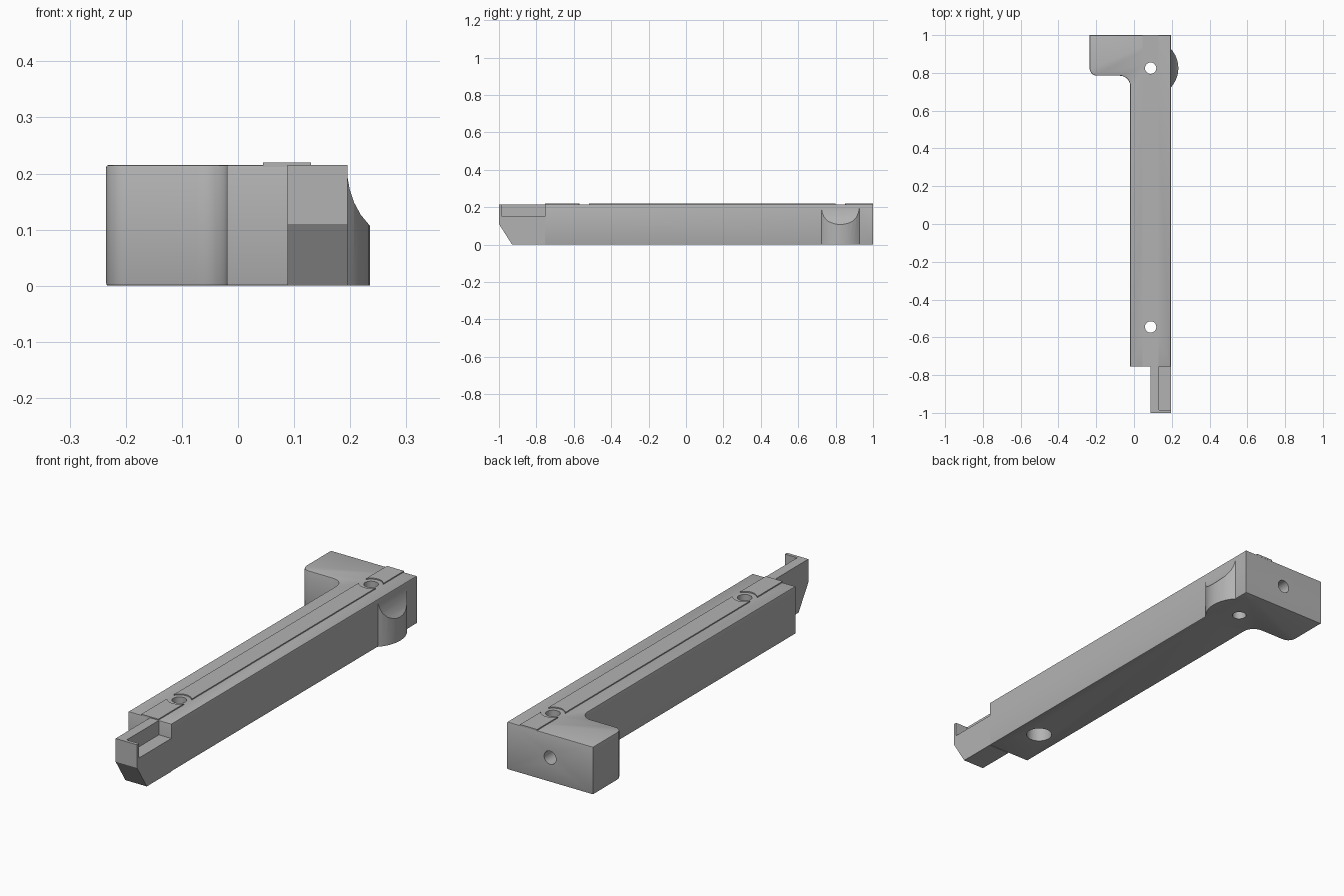
import bpy, bmesh, math
from mathutils import Vector

if "Cube" in bpy.data.objects:
    bpy.data.objects.remove(bpy.data.objects["Cube"], do_unlink=True)

grey = bpy.data.materials.new("plain grey")
grey.use_nodes = True
grey.diffuse_color = (0.45, 0.45, 0.45, 1)
grey.node_tree.nodes["Principled BSDF"].inputs["Base Color"].default_value = (0.45, 0.45, 0.45, 1)

TOP, SIDE = 0.215, 0.195
HOLE_X, HOLES_Y = 0.088, (-0.545, 0.825)


def arc(cx, cy, r, a0, a1, n=10):
    steps = [math.radians(a0 + (a1 - a0) * i / n) for i in range(n + 1)]
    return [(cx + r * math.cos(a), cy + r * math.sin(a)) for a in steps]


def prism(name, outline, lo, hi, axis="z", bevel=0.0):
    """Extrude a closed outline along an axis; optionally chamfer its two caps."""
    place = {"x": lambda u, v, w: (w, u, v),
             "y": lambda u, v, w: (u, w, v),
             "z": lambda u, v, w: (u, v, w)}[axis]
    bm = bmesh.new()
    base = bm.faces.new([bm.verts.new(place(u, v, lo)) for u, v in outline])
    shift = Vector(place(0, 0, hi - lo))
    grown = bmesh.ops.extrude_face_region(bm, geom=[base], use_keep_orig=True)["geom"]
    new_verts = [g for g in grown if isinstance(g, bmesh.types.BMVert)]
    bmesh.ops.translate(bm, verts=new_verts, vec=shift)
    bmesh.ops.recalc_face_normals(bm, faces=bm.faces)
    if bevel:
        caps = [f for f in bm.faces if abs(f.normal.dot(shift.normalized())) > 0.9]
        rim = list({e for f in caps for e in f.edges})
        bmesh.ops.bevel(bm, geom=rim, offset=bevel, segments=2, profile=0.5, affect="EDGES")
    mesh = bpy.data.meshes.new(name)
    bm.to_mesh(mesh)
    bm.free()
    mesh.materials.append(grey)
    obj = bpy.data.objects.new(name, mesh)
    bpy.context.collection.objects.link(obj)
    return obj


def box(name, x, y, z):
    return prism(name, [(x[0], y[0]), (x[1], y[0]), (x[1], y[1]), (x[0], y[1])], *z)


def disc(x, y, r):
    return arc(x, y, r, 0, 360, 40)[:-1]


def combine(obj, tool, operation="DIFFERENCE"):
    mod = obj.modifiers.new(operation.lower(), "BOOLEAN")
    mod.operation, mod.solver, mod.object = operation, "EXACT", tool
    bpy.ops.object.select_all(action="DESELECT")
    bpy.context.view_layer.objects.active = obj
    obj.select_set(True)
    bpy.ops.object.modifier_apply(modifier=mod.name)
    bpy.data.objects.remove(tool, do_unlink=True)


# Bar with the foot at the back: rounded outer corner, filleted inner corner
outline = [(-0.02, -0.755), (SIDE, -0.755), (SIDE, 1.0), (-0.235, 1.0)]
outline += arc(-0.195, 0.825, 0.04, 180, 270)
outline += arc(-0.075, 0.73, 0.055, 90, 0)
body = prism("bar_and_foot", outline, 0, TOP, bevel=0.004)

# Side bulge: a disc around the rear hole, scooped away towards the top
bulge = prism("side_bulge", disc(HOLE_X - 0.003, HOLES_Y[1], 0.15), 0, TOP - 0.01)
scoop = [(0.194, 0.25), (0.194, 0.2), (0.199, 0.172), (0.207, 0.148),
         (0.219, 0.126), (0.235, 0.107), (0.25, 0.095), (0.3, 0.25)]
combine(bulge, prism("scoop", scoop, 0.6, 1.05, axis="y"))
combine(bulge, box("trim", (-0.2, 0.15), (0.5, 1.1), (-0.1, 0.4)))
combine(body, bulge, "UNION")

# Tongue at the front: chamfered underside, corner pocket open to the side
tongue = prism("front_tongue", [(-1, 0.11), (-0.93, 0), (-0.755, 0), (-0.755, TOP), (-1, TOP)],
               0.088, SIDE, axis="x")
combine(tongue, box("pocket", (0.133, 0.3), (-0.985, -0.7), (0.15, 0.3)))

# Vertical through holes, front counterbore and blind hole in the back
for y in HOLES_Y:
    combine(body, prism("through_hole", disc(HOLE_X, y, 0.03), -0.1, 0.3))
combine(body, prism("counterbore", disc(HOLE_X, HOLES_Y[0], 0.055), -0.1, 0.1))
combine(body, prism("back_hole", disc(-0.02, 0.11, 0.03), 0.85, 1.1, axis="y"))

# Thin raised pads on top, scalloped round the holes
pads = []
for name, y0, y1 in (("front_pad", -0.755, HOLES_Y[0]), ("middle_pad", *HOLES_Y),
                     ("rear_pad", HOLES_Y[1], 1.0)):
    pad = box(name, (0.045, 0.13), (y0, y1), (TOP - 0.003, TOP + 0.005))
    for y in HOLES_Y:
        combine(pad, prism("scallop", disc(HOLE_X, y, 0.05), 0, 0.4))
    pads.append(pad)

# Smooth the round walls, keep the edges crisp
for obj in [body, tongue] + pads:
    bpy.ops.object.select_all(action="DESELECT")
    bpy.context.view_layer.objects.active = obj
    obj.select_set(True)
    bpy.ops.object.shade_smooth_by_angle(angle=math.radians(25))
